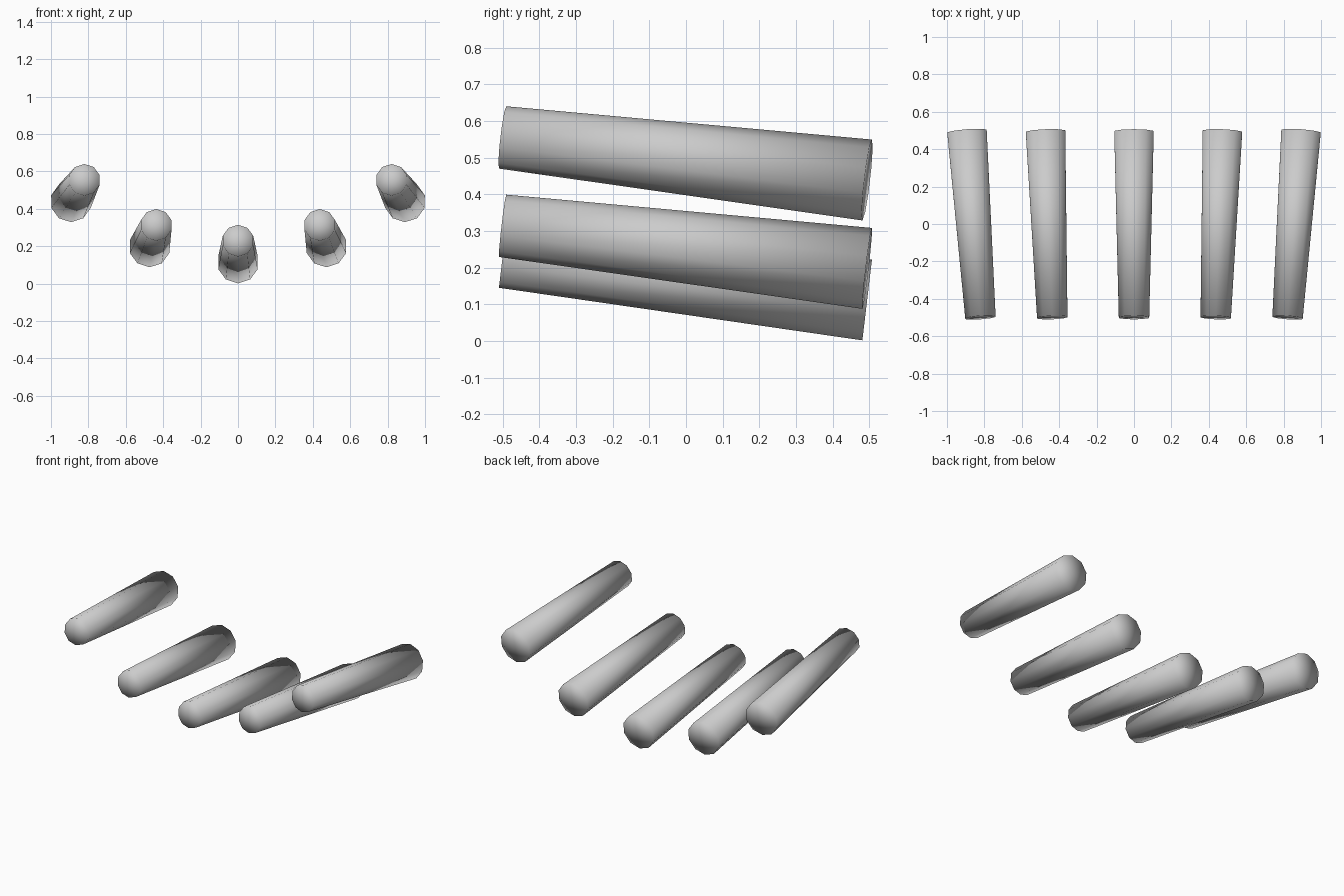
import bpy
from mathutils import Vector

cube = bpy.data.objects.get("Cube")
if cube:
    bpy.data.objects.remove(cube, do_unlink=True)

grey = bpy.data.materials.new("plain grey")
grey.use_nodes = True
colour = (0.6, 0.6, 0.6, 1)
grey.diffuse_color = colour
grey.node_tree.nodes["Principled BSDF"].inputs["Base Color"].default_value = colour


def tapered_rod(name, front, back):
    """Ten-sided rod, thin at the front, with a corner pointing up."""
    a, b = Vector(front), Vector(back)
    axis = b - a
    bpy.ops.mesh.primitive_cone_add(
        vertices=10, radius1=0.0855, radius2=0.111, depth=axis.length,
        end_fill_type='TRIFAN', location=(a + b) / 2,
        rotation=axis.to_track_quat('Z', 'Y').to_euler())
    rod = bpy.context.object
    rod.name = name
    rod.data.materials.append(grey)
    bpy.ops.object.shade_smooth()


# Middle rod
tapered_rod("middle_rod", (0, -0.5, 0.23), (0, 0.494, 0.112))

# Mirrored pairs, rising and fanning out towards the sides
for side, s in (("left", 1), ("right", -1)):
    tapered_rod(side + "_inner_rod", (s * 0.437, -0.5, 0.314), (s * 0.473, 0.494, 0.198))
    tapered_rod(side + "_outer_rod", (s * 0.821, -0.5, 0.555), (s * 0.893, 0.494, 0.439))
